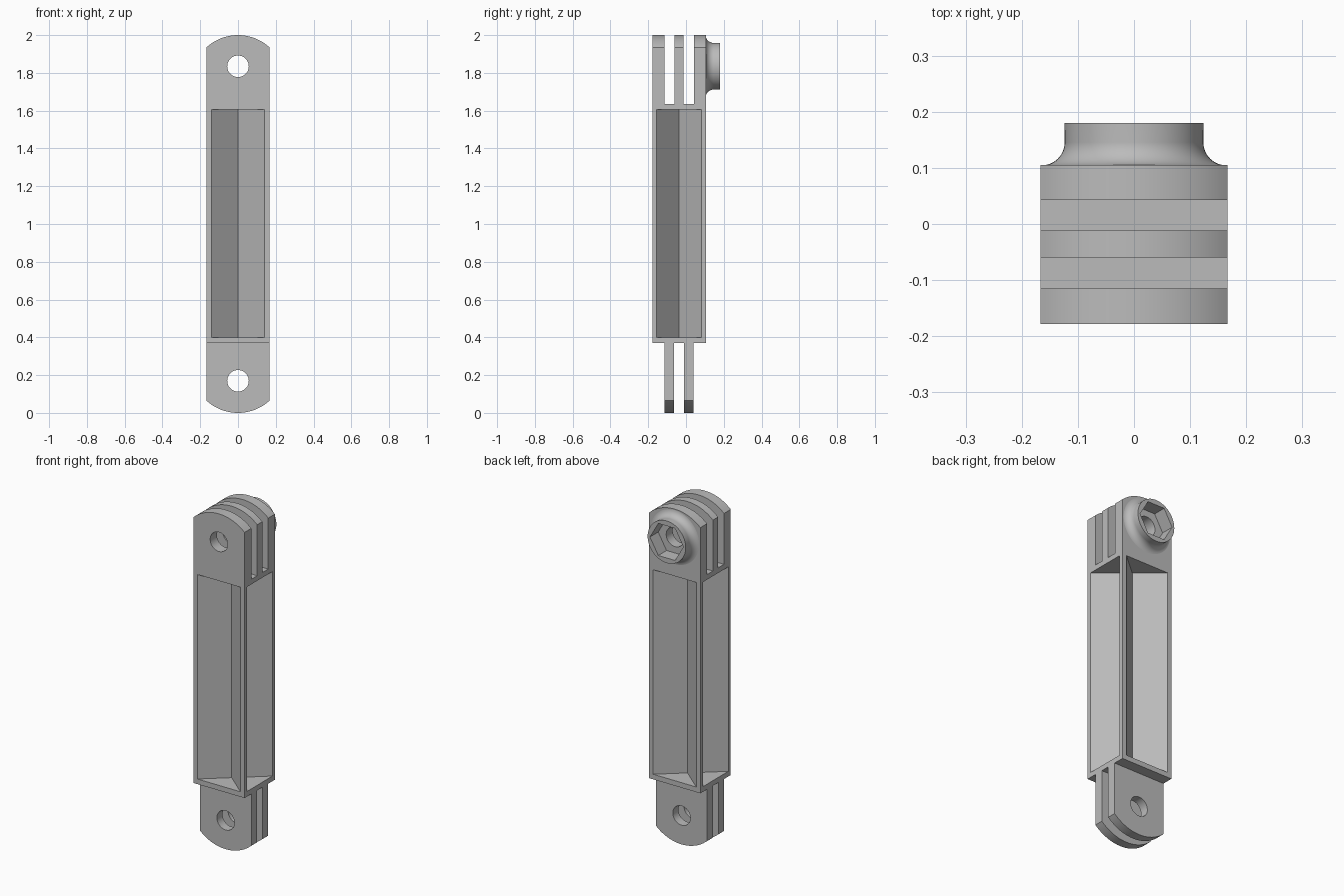
import bpy
import bmesh
from math import sin, cos, pi, asin
from mathutils import Vector

if "Cube" in bpy.data.objects:
    bpy.data.objects.remove(bpy.data.objects["Cube"], do_unlink=True)

HALF_W, FRONT, BACK = 0.167, -0.178, 0.105
MID_Y = (FRONT + BACK) / 2
ARC_R = 0.247
TOP_PIN, LOW_PIN, PIN_R = 1.835, 0.17, 0.057

grey = bpy.data.materials.new("matte grey")
grey.use_nodes = True
grey.diffuse_color = (0.5, 0.5, 0.5, 1)
grey.node_tree.nodes["Principled BSDF"].inputs["Base Color"].default_value = (0.5, 0.5, 0.5, 1)


def prism(name, outline, along):
    """Closed outline of 3D points, extruded by a vector."""
    bm = bmesh.new()
    face = bm.faces.new([bm.verts.new(p) for p in outline])
    new = bmesh.ops.extrude_face_region(bm, geom=[face])["geom"]
    bmesh.ops.translate(bm, vec=along, verts=[v for v in new if isinstance(v, bmesh.types.BMVert)])
    return finish(name, bm)


def finish(name, bm):
    bmesh.ops.recalc_face_normals(bm, faces=bm.faces)
    mesh = bpy.data.meshes.new(name)
    bm.to_mesh(mesh)
    bm.free()
    mesh.materials.append(grey)
    obj = bpy.data.objects.new(name, mesh)
    bpy.context.collection.objects.link(obj)
    return obj


def plate(name, outline, y0, y1):
    return prism(name, [(x, y0, z) for x, z in outline], Vector((0, y1 - y0, 0)))


def disc(radius, z, count, y0, y1, name):
    pts = [(radius * cos(2 * pi * i / count), z + radius * sin(2 * pi * i / count)) for i in range(count)]
    return plate(name, pts, y0, y1)


def rounded_end(flat_z, tip_z):
    """Straight sides from flat_z, ending in a shallow arc at tip_z."""
    side = 1 if tip_z > flat_z else -1
    spread = asin(HALF_W / ARC_R)
    steps = [spread * (1 - i / 12) for i in range(25)]
    arc = [(ARC_R * sin(a), tip_z + side * ARC_R * (cos(a) - 1)) for a in steps]
    return [(-HALF_W, flat_z), (HALF_W, flat_z)] + arc


def boolean(target, tool, operation):
    mod = target.modifiers.new(tool.name, "BOOLEAN")
    mod.operation, mod.solver, mod.object = operation, "EXACT", tool
    bpy.context.view_layer.objects.active = target
    bpy.ops.object.modifier_apply(modifier=mod.name)
    bpy.data.objects.remove(tool, do_unlink=True)


# Main bar with its rounded top
arm = plate("extension_arm", rounded_end(0.37, 2.0), FRONT, BACK)

# Two lower prongs
for y0, y1 in ((-0.115, -0.063), (-0.011, 0.041)):
    boolean(arm, plate("lower_prong", rounded_end(0.385, 0), y0, y1), "UNION")

# Flared nut boss on the back, lathed around the upper pin axis
FLARE, RIM = 0.041, 0.124
profile = [(0.145, BACK - 0.015)]
for i in range(11):
    a = pi / 2 * i / 10
    profile.append((RIM + FLARE * (1 - sin(a)) - 0.0005, BACK - 0.0004 + FLARE * (1 - cos(a))))
profile.append((RIM, 0.18))
bm = bmesh.new()
COUNT = 64
rings = [[bm.verts.new((r * cos(2 * pi * i / COUNT), y, TOP_PIN + r * sin(2 * pi * i / COUNT)))
          for i in range(COUNT)] for r, y in profile]
for low, high in zip(rings, rings[1:]):
    for i in range(COUNT):
        j = (i + 1) % COUNT
        bm.faces.new((low[i], low[j], high[j], high[i]))
bm.faces.new(rings[0])
bm.faces.new(rings[-1])
boolean(arm, finish("nut_boss", bm), "UNION")

# Slots that split the top into three prongs
for y0, y1 in ((-0.115, -0.06), (-0.012, 0.043)):
    box = [(-0.3, 1.635), (0.3, 1.635), (0.3, 2.2), (-0.3, 2.2)]
    boolean(arm, plate("slot_cutter", box, y0, y1), "DIFFERENCE")

# Pin holes and hexagonal nut pocket
for z in (TOP_PIN, LOW_PIN):
    boolean(arm, disc(PIN_R, z, 48, -0.4, 0.4, "hole_cutter"), "DIFFERENCE")
boolean(arm, disc(0.109, TOP_PIN, 6, BACK - 0.002, 0.4, "hex_cutter"), "DIFFERENCE")

# Triangular pockets on all four sides, leaving an X-shaped web
slope = (BACK - MID_Y) / HALF_W
LOW, HIGH, REACH = 0.4, 1.605, 0.3
for s in (-1, 1):
    tip_y, tip_x = 0.0225, 0.0265
    wide = (REACH - tip_y) / slope
    tall = (REACH - tip_x) * slope
    front_back = [(0, tip_y), (wide, REACH), (-wide, REACH)]
    sides = [(tip_x, 0), (REACH, tall), (REACH, -tall)]
    tris = ([(x, MID_Y + s * y, LOW) for x, y in front_back],
            [(s * x, MID_Y + y, LOW) for x, y in sides])
    for tri in tris:
        boolean(arm, prism("pocket_cutter", tri, Vector((0, 0, HIGH - LOW))), "DIFFERENCE")

# Smooth the curved surfaces, keep edges crisp and flats flat
bpy.ops.object.select_all(action="DESELECT")
arm.select_set(True)
bpy.context.view_layer.objects.active = arm
bpy.ops.object.shade_smooth_by_angle(angle=pi / 6)
weighted = arm.modifiers.new("flat_faces", "WEIGHTED_NORMAL")
weighted.keep_sharp = True
